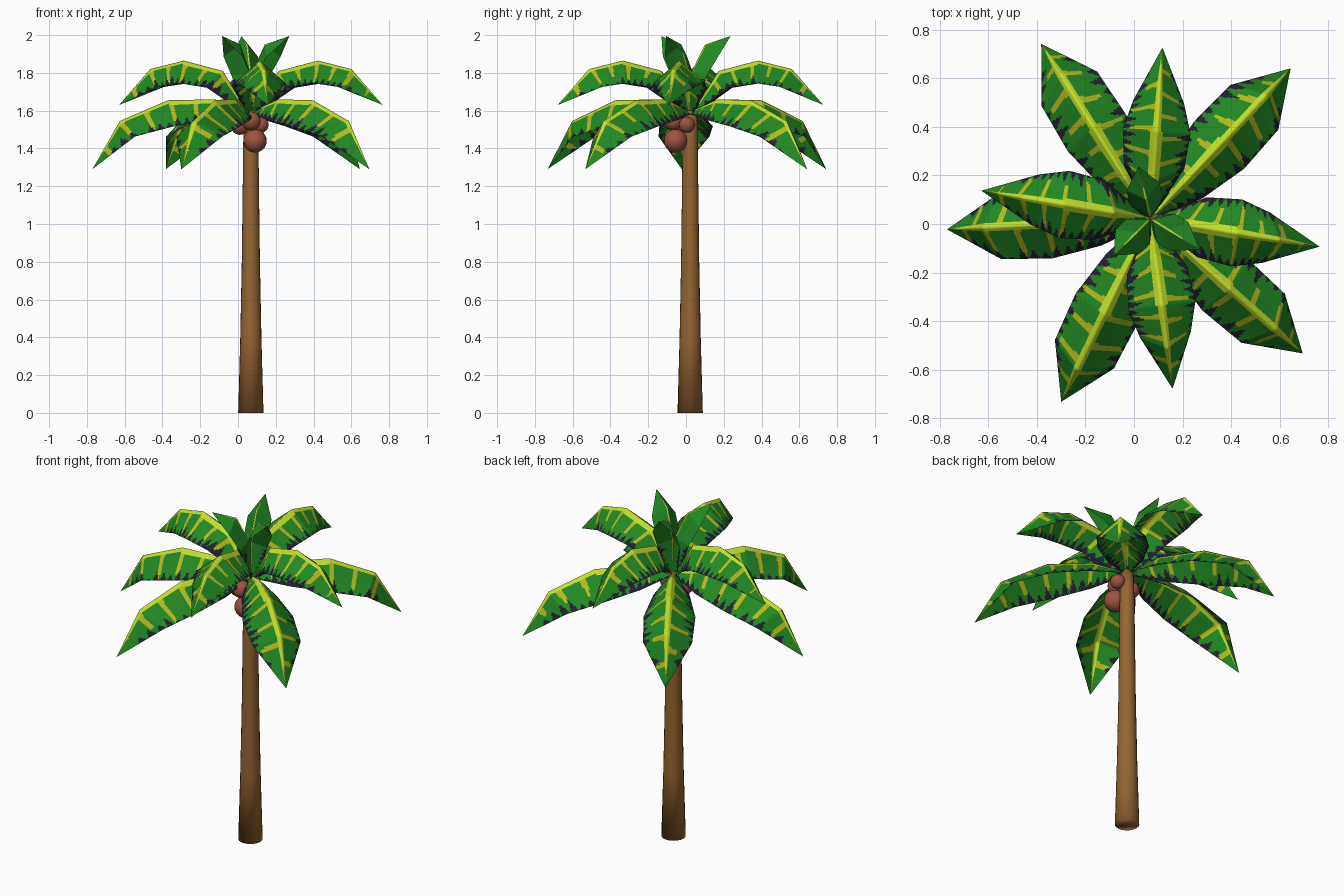
import bpy, bmesh, math, random
from mathutils import Vector

if "Cube" in bpy.data.objects:
    bpy.data.objects.remove(bpy.data.objects["Cube"])

random.seed(11)
CX, CY = 0.068, 0.022   # trunk axis


def material(name, rgb):
    m = bpy.data.materials.new(name)
    m.diffuse_color = (*rgb, 1)
    m.use_nodes = True
    m.node_tree.nodes["Principled BSDF"].inputs["Base Color"].default_value = m.diffuse_color
    return m


GREEN = material("leaf green", (0.016, 0.25, 0.017))
RIB = material("rib yellow", (0.54, 0.74, 0.025))
VEIN = material("vein olive", (0.46, 0.50, 0.014))
DARK = material("leaf edge dark", (0.016, 0.014, 0.03))
BARK = material("bark brown", (0.30, 0.132, 0.032))
NUT = material("coconut brown", (0.33, 0.088, 0.055))


def finish(name, bm, mats, smooth):
    me = bpy.data.meshes.new(name)
    bm.to_mesh(me)
    bm.free()
    for m in mats:
        me.materials.append(m)
    for p in me.polygons:
        p.use_smooth = smooth
    ob = bpy.data.objects.new(name, me)
    bpy.context.collection.objects.link(ob)
    return ob


# trunk: lathed rings, smooth right over the foot
def trunk():
    bm = bmesh.new()
    n = 20
    prof = [(0, 0.067), (0.4, 0.056), (0.8, 0.048), (1.2, 0.043), (1.45, 0.040), (1.60, 0.036)]
    rings = [[bm.verts.new((CX + r * math.cos(2 * math.pi * i / n),
                            CY + r * math.sin(2 * math.pi * i / n), z)) for i in range(n)]
             for z, r in prof]
    for a, b in zip(rings, rings[1:]):
        for i in range(n):
            j = (i + 1) % n
            bm.faces.new((a[i], a[j], b[j], b[i]))
    bm.faces.new(rings[0][::-1])
    bm.faces.new(rings[-1])
    finish("trunk", bm, [BARK], True)


# leaf: roof-shaped blade along a bent midrib, nodes = (r, z, half width, droop)
ROWS, COLS = 30, 16


def leaf(name, angle, nodes, tip_r=None, plain=False):
    nodes = list(nodes)
    if tip_r:
        k = tip_r / nodes[-1][0]
        nodes = [(r * k, z, h, d) for r, z, h, d in nodes]
    mid = [Vector((r, z)) for r, z, h, d in nodes]
    edge = []
    for i, (r, z, h, d) in enumerate(nodes):
        a = (mid[i] - mid[i - 1]).normalized() if i else Vector((0, 0))
        b = (mid[i + 1] - mid[i]).normalized() if i < len(mid) - 1 else Vector((0, 0))
        t = (a + b).normalized()
        e = mid[i] + Vector((t.y, -t.x)) * d
        edge.append(Vector((e.x, h, e.y)))
    c, s = math.cos(math.radians(angle)), math.sin(math.radians(angle))
    segs = len(nodes) - 1
    total = segs * ROWS
    bm = bmesh.new()
    grid = []
    for k in range(total + 1):
        i = min(k // ROWS, segs - 1)
        f = k / ROWS - i
        m2 = mid[i].lerp(mid[i + 1], f)
        m = Vector((m2.x, 0, m2.y))
        e = edge[i].lerp(edge[i + 1], f)
        row = []
        for j in range(-COLS, COLS + 1):
            p = m.lerp(e, abs(j) / COLS)
            y = p.y if j >= 0 else -p.y
            row.append(bm.verts.new((CX + c * p.x - s * y, CY + s * p.x + c * y, p.z)))
        grid.append(row)
    # painted pattern: tapering rib, side veins, dark notches on the rim
    teeth = {sd: [random.uniform(0.1, 0.42) for _ in range(24)] for sd in (0, 1)}
    reach = {sd: [random.uniform(0.55, 1.1) for _ in range(12)] for sd in (0, 1)}
    shift = {sd: random.random() for sd in (0, 1)}
    for k in range(total):
        u = (k + 0.5) / total
        for j in range(-COLS, COLS):
            f = bm.faces.new((grid[k][j + COLS], grid[k + 1][j + COLS],
                              grid[k + 1][j + COLS + 1], grid[k][j + COLS + 1]))
            v = abs(j + 0.5) / COLS
            sd = int(j >= 0)
            q = u * 18
            tooth = teeth[sd][int(q)] * (1 - abs(2 * (q % 1) - 1))
            rim = tooth * 1.2 + (0.08 if u < 0.3 else -0.05)
            w = u * 7.5 + shift[sd] - 0.1 * v + 0.1
            if plain:
                if v < 0.07:
                    f.material_index = 1 if u > 0.4 else 2
                elif u < 0.3 and v > 1 - rim:
                    f.material_index = 3
            elif v < (0.185 if u < 0.5 else 0.125):
                f.material_index = 1
            elif v > 1 - rim and u < 0.9:
                f.material_index = 3
            elif w % 1 < 0.25 - 0.13 * v and v < reach[sd][int(w)] and 0.12 < u < 0.9:
                f.material_index = 2
    bmesh.ops.remove_doubles(bm, verts=bm.verts, dist=1e-5)
    bm.normal_update()
    if sum(f.normal.z for f in bm.faces) < 0:
        bmesh.ops.reverse_faces(bm, faces=bm.faces)
    finish(name, bm, [GREEN, RIB, VEIN, DARK], True)


LOWER = [(0.02, 1.60, 0.025, 0.02), (0.19, 1.66, 0.10, 0.11), (0.44, 1.655, 0.142, 0.14),
         (0.695, 1.545, 0.135, 0.11), (0.84, 1.29, 0, 0)]
UPPER = [(0.02, 1.60, 0.025, 0.02), (0.15, 1.81, 0.125, 0.11), (0.36, 1.865, 0.14, 0.12),
         (0.54, 1.82, 0.105, 0.11), (0.707, 1.63, 0, 0)]
UPRIGHT = [(0.0, 1.60, 0.035, 0.03), (0.005, 1.80, 0.07, 0.07), (0.08, 1.95, 0.07, 0.085),
           (0.22, 1.995, 0, 0)]

trunk()
for i, (a, r) in enumerate([(47, 0.847), (122, 0.85), (183, 0.84), (244, 0.84), (-41.5, 0.838)]):
    leaf(f"lower_leaf_{i + 1}", a, LOWER, r)
for i, a in enumerate([86, 170.6, -82.6, -9.4]):
    leaf(f"upper_leaf_{i + 1}", a, UPPER)
for i, (a, r) in enumerate([(103, 0.22), (225, 0.215), (-32, 0.24)]):
    leaf(f"upright_leaf_{i + 1}", a, UPRIGHT, r, plain=True)

# coconuts
for i, (x, y, z, r) in enumerate([(0.09, -0.055, 1.44, 0.062), (0.12, 0.005, 1.525, 0.042),
                                  (0.07, -0.065, 1.545, 0.05), (0.01, -0.015, 1.52, 0.048)]):
    bm = bmesh.new()
    bmesh.ops.create_uvsphere(bm, u_segments=20, v_segments=12, radius=r)
    bmesh.ops.translate(bm, verts=bm.verts, vec=(x, y, z))
    finish(f"coconut_{i + 1}", bm, [NUT], True)
